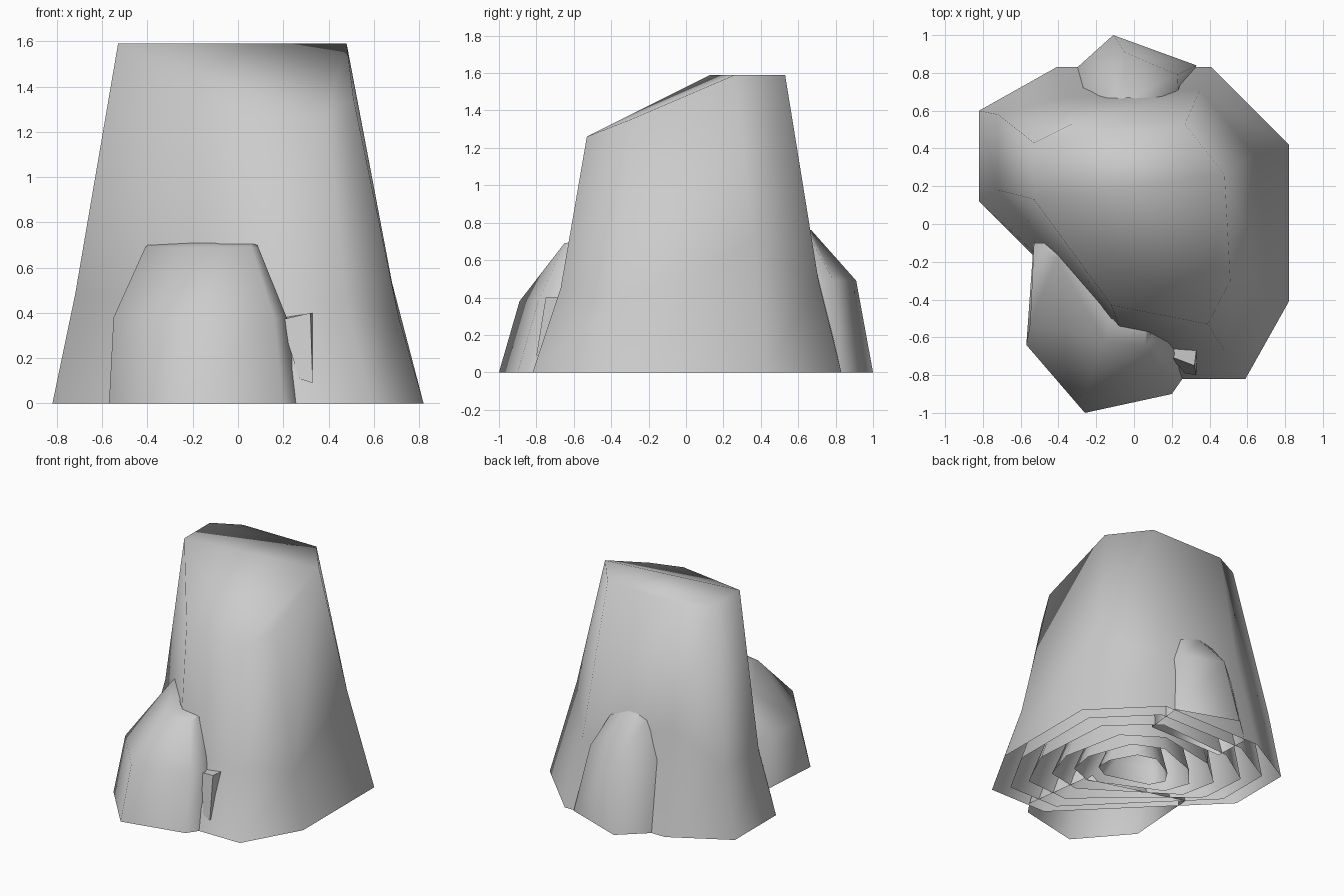
import bpy, bmesh, math
from mathutils import Matrix, Vector

cube = bpy.data.objects.get("Cube")
if cube:
    bpy.data.objects.remove(cube, do_unlink=True)

grey = bpy.data.materials.new("stone_grey")
grey.use_nodes = True
grey.diffuse_color = (0.6, 0.6, 0.6, 1)
bsdf = grey.node_tree.nodes["Principled BSDF"]
bsdf.inputs["Base Color"].default_value = (0.6, 0.6, 0.6, 1)
bsdf.inputs["Roughness"].default_value = 0.9


def level(points, z):
    """Lift a flat outline to one height."""
    return [(x, y, z) for x, y in points]


def raised(points, heights):
    """Lift each point of a flat outline to its own height."""
    return [(x, y, z) for (x, y), z in zip(points, heights)]


def loft(name, rings, top_faces=(), angle=180):
    """Skin a stack of equal rings, open below, with optional faces on the last ring."""
    bm = bmesh.new()
    loops = [[bm.verts.new(p) for p in ring] for ring in rings]
    n = len(loops[0])
    for low, high in zip(loops, loops[1:]):
        for i in range(n):
            j = (i + 1) % n
            bm.faces.new((low[i], low[j], high[j], high[i]))
    for face in top_faces:
        bm.faces.new([loops[-1][i] for i in face])
    bmesh.ops.recalc_face_normals(bm, faces=bm.faces)
    mesh = bpy.data.meshes.new(name)
    bm.to_mesh(mesh)
    bm.free()
    mesh.materials.append(grey)
    obj = bpy.data.objects.new(name, mesh)
    bpy.context.collection.objects.link(obj)
    bpy.ops.object.select_all(action="DESELECT")
    obj.select_set(True)
    bpy.context.view_layer.objects.active = obj
    bpy.ops.object.shade_smooth_by_angle(angle=math.radians(angle))


# Main body: eight-sided, flared foot, crown cut off at a slant
foot = level([(-.82, .6), (-.82, .12), (.12, -.82), (.59, -.82),
              (.82, -.41), (.82, .42), (.41, .83), (-.41, .83)], 0)
waist = raised([(-.72, .58), (-.72, .18), (-.06, -.59), (.48, -.67),
                (.71, -.36), (.64, .36), (.35, .71), (-.36, .67)],
               [.48, .48, .45, .45, .38, .69, .48, .72])
crown = raised([(-.53, .43), (-.53, .13), (-.12, -.43), (.39, -.53),
                (.51, -.3), (.48, .26), (.27, .53), (-.33, .53)],
               [1.59, 1.59, 1.27, 1.26, 1.35, 1.59, 1.59, 1.59])
crown_faces = [(5, 6, 7, 0, 1), (1, 2, 3, 5), (3, 4, 5)]
loft("main_body", [foot, waist, crown], crown_faces)

# Hollow shells nested inside, seen from underneath
for i, (size, turn) in enumerate([(.87, 0), (.73, .07), (.56, .2), (.41, .35), (.25, .5)]):
    shrink = Matrix.Rotation(turn, 3, "Z") @ Matrix.Scale(size, 3)
    loft(f"inner_shell_{i + 1}",
         [[shrink @ Vector(p) for p in ring] for ring in (foot, waist, crown)], crown_faces)

# Front buttress leaning on the slanted side
loft("front_buttress", [
    level([(-.57, -.64), (-.26, -1), (.2, -.9), (.27, -.8), (.2, -.3), (-.53, -.08)], 0),
    level([(-.55, -.53), (-.25, -.89), (.16, -.79), (.215, -.69), (.15, -.3), (-.53, -.1)], .38),
    level([(-.41, -.18), (-.16, -.61), (.06, -.65), (.09, -.61), (.05, -.3), (-.4, -.1)], .69),
    level([(-.39, -.15), (-.12, -.5), (.06, -.54), (.08, -.53), (.05, -.3), (-.38, -.1)], .71),
])

# Rear buttress
loft("rear_buttress", [
    level([(.33, .84), (-.11, 1), (-.31, .82), (-.3, .55), (.3, .55)], 0),
    level([(.23, .79), (-.05, .91), (-.27, .72), (-.25, .5), (.25, .5)], .49),
    level([(.12, .64), (-.03, .67), (-.16, .64), (-.15, .5), (.13, .5)], .76),
])

# Small chip beside the front buttress
loft("side_chip", [
    [(.27, -.79, .11), (.33, -.8, .09), (.33, -.68, .1), (.29, -.65, .1)],
    [(.19, -.7, .37), (.32, -.75, .4), (.33, -.67, .4), (.23, -.63, .39)],
], top_faces=[(0, 1, 2, 3)], angle=20)
